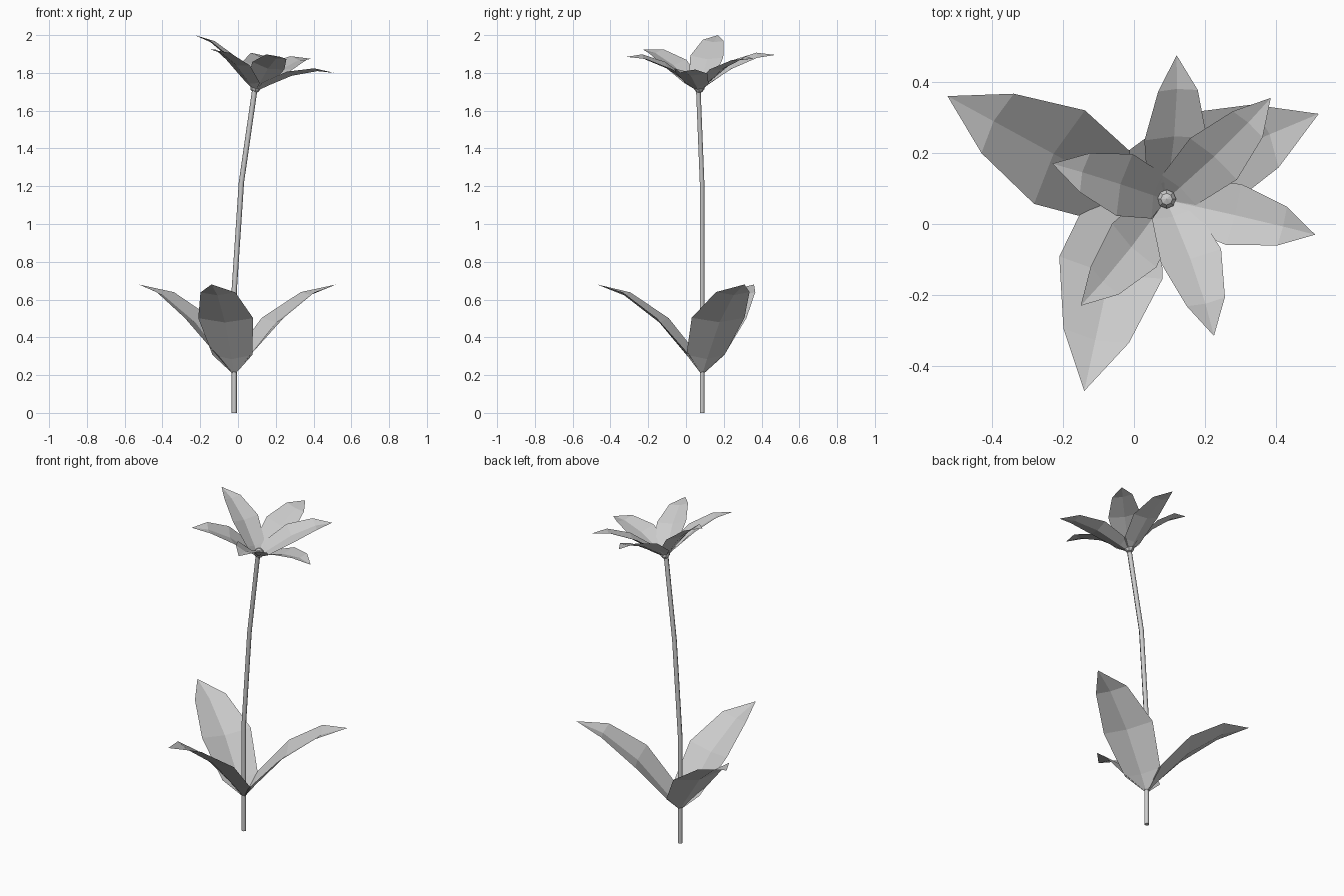
import bpy, bmesh, math
from mathutils import Vector, Matrix

if "Cube" in bpy.data.objects:
    bpy.data.objects.remove(bpy.data.objects["Cube"])

# Blade cross rows: (distance along, half width, edge rise, midrib rise), per unit length
ROWS = [(0.14, 0.145, 0.07, 0.03), (0.48, 0.2, 0.125, 0.085), (0.80, 0.127, 0.095, 0.068)]


def blade(name, base, tip, tilt=0.0):
    """Creased, pointed, arched blade running from base to tip."""
    rot = Matrix.Rotation(tilt, 3, 'Y')
    local = rot.transposed() @ (Vector(tip) - Vector(base))
    size = local.length
    along = local.normalized()
    side = Vector((0, 0, 1)).cross(along).normalized()
    up = along.cross(side)
    bm = bmesh.new()

    def vert(t, s, h):
        return bm.verts.new(Vector(base) + rot @ ((along * t + side * s + up * h) * size))

    first, last = vert(0, 0, 0), vert(1, 0, 0)
    rows = [(vert(t, -w, e), vert(t, 0, m), vert(t, w, e)) for t, w, e, m in ROWS]
    for i in range(2):
        bm.faces.new((first, rows[0][i], rows[0][i + 1]))
        for a, b in zip(rows, rows[1:]):
            bm.faces.new((a[i], b[i], b[i + 1], a[i + 1]))
        bm.faces.new((rows[-1][i], last, rows[-1][i + 1]))
    bmesh.ops.recalc_face_normals(bm, faces=bm.faces)
    if sum((f.normal.dot(rot @ up) for f in bm.faces)) < 0:
        bmesh.ops.reverse_faces(bm, faces=bm.faces)
    mesh = bpy.data.meshes.new(name)
    bm.to_mesh(mesh)
    bm.free()
    bpy.context.collection.objects.link(bpy.data.objects.new(name, mesh))


# Stem: six-sided tube along a bent path
curve = bpy.data.curves.new("stem", 'CURVE')
curve.dimensions = '3D'
curve.bevel_depth = 0.014
curve.bevel_resolution = 1
curve.use_fill_caps = True
path = [(-0.02, 0.085, 0), (-0.02, 0.085, 0.65), (0.018, 0.085, 1.22), (0.09, 0.065, 1.72)]
spline = curve.splines.new('POLY')
spline.points.add(len(path) - 1)
for p, co in zip(spline.points, path):
    p.co = (*co, 1)
bpy.context.collection.objects.link(bpy.data.objects.new("stem", curve))

# Three leaves low on the stem
for tip in [(-0.525, 0.36, 0.68), (-0.14, -0.47, 0.68), (0.52, 0.31, 0.68)]:
    blade("leaf", (-0.02, 0.085, 0.2), tip)

# Six petals of the tilted flower head
for tip in [(0.12, 0.475, 1.895), (0.385, 0.355, 1.875), (0.51, -0.03, 1.80),
            (0.225, -0.315, 1.885), (-0.15, -0.23, 1.925), (-0.23, 0.17, 2.0)]:
    blade("petal", (0.09, 0.068, 1.70), tip, math.radians(13.5))

# Flower centre
bpy.ops.mesh.primitive_uv_sphere_add(segments=8, ring_count=5, radius=0.028,
                                     location=(0.092, 0.07, 1.722))
bpy.context.object.name = "flower_centre"
